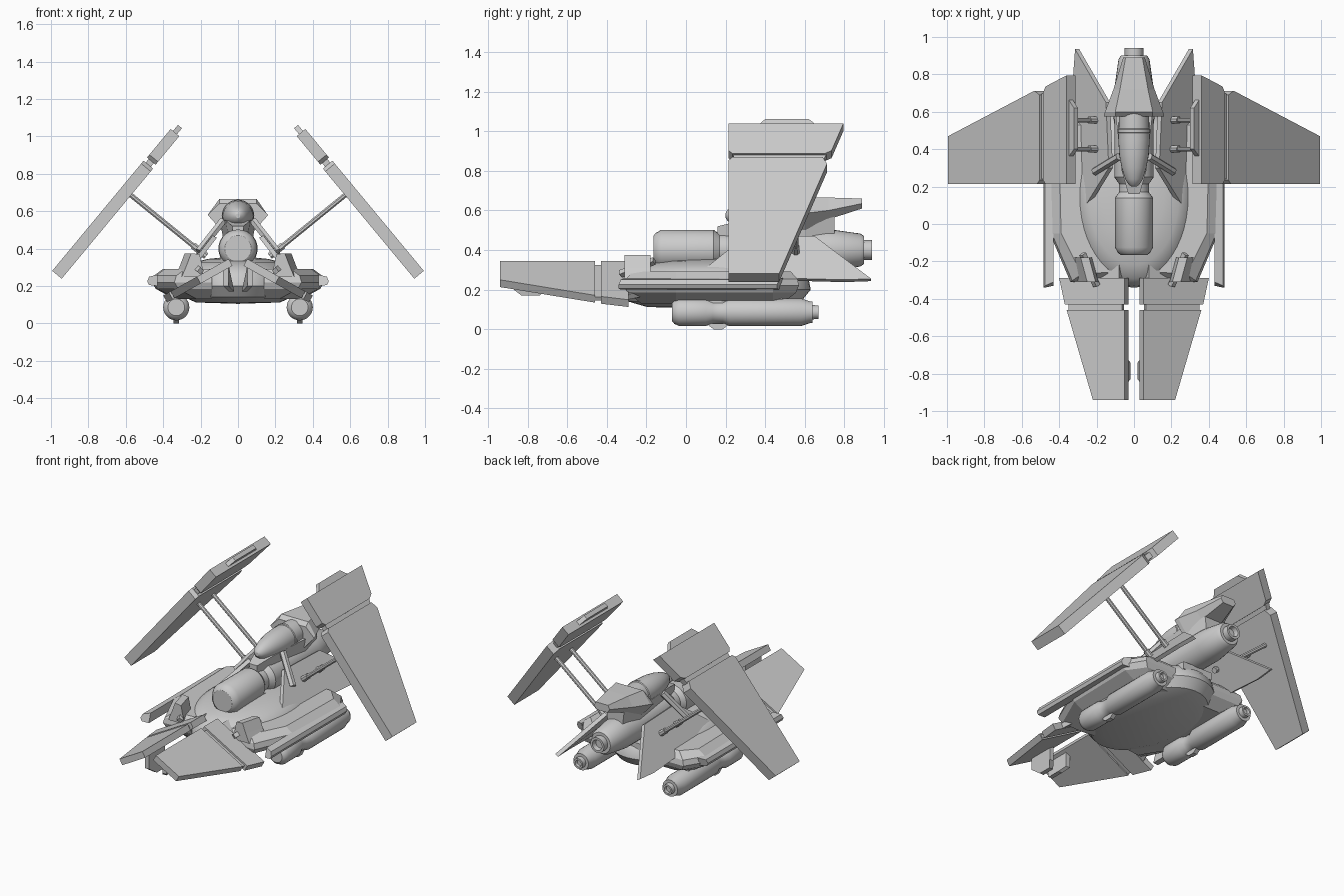
import bpy, bmesh, math
from mathutils import Vector

if "Cube" in bpy.data.objects:
    bpy.data.objects.remove(bpy.data.objects["Cube"])


def make(name, verts, faces, mirror=False, smooth=False):
    me = bpy.data.meshes.new(name)
    me.from_pydata([tuple(v) for v in verts], [], faces)
    bm = bmesh.new()
    bm.from_mesh(me)
    bmesh.ops.remove_doubles(bm, verts=bm.verts, dist=1e-5)
    bmesh.ops.recalc_face_normals(bm, faces=bm.faces)
    bm.to_mesh(me)
    bm.free()
    ob = bpy.data.objects.new(name, me)
    bpy.context.collection.objects.link(ob)
    if mirror:
        ob.modifiers.new("mirror", "MIRROR")
    if smooth:
        bpy.ops.object.select_all(action='DESELECT')
        ob.select_set(True)
        bpy.context.view_layer.objects.active = ob
        bpy.ops.object.shade_smooth_by_angle(angle=math.radians(32))
    return ob


def loft(name, rings, mirror=False, smooth=False):
    n = len(rings[0])
    verts = [p for r in rings for p in r]
    faces = [(k*n+i, k*n+(i+1) % n, (k+1)*n+(i+1) % n, (k+1)*n+i)
             for k in range(len(rings)-1) for i in range(n)]
    faces += [tuple(range(n)), tuple(range((len(rings)-1)*n, len(rings)*n))]
    return make(name, verts, faces, mirror, smooth)


def prism(name, pts, vec, mirror=True):
    a = [Vector(p) for p in pts]
    return loft(name, [a, [p+Vector(vec) for p in a]], mirror)


def lathe_y(name, x, z, prof, mirror=False, n=28):
    rings = [[(x+r*math.cos(2*math.pi*i/n), y, z+r*math.sin(2*math.pi*i/n))
              for i in range(n)] for y, r in prof]
    return loft(name, rings, mirror, True)


def bar(name, a, b, r, n=8):
    a, b = Vector(a), Vector(b)
    d = (b-a).normalized()
    u = d.cross(Vector((0, 1, 0))).normalized()
    v = d.cross(u)
    ang = [2*math.pi*(i+.5)/n for i in range(n)]
    loft(name, [[c+r*(u*math.cos(t)+v*math.sin(t)) for t in ang] for c in (a, b)], True)


# Smooth saucer hull
hull = [(.02, .105), (.7, .112), (.9, .14), (1, .20), (.98, .25), (.9, .295),
        (.75, .325), (.5, .345), (.25, .353), (.02, .355)]
loft("hull", [[(.32*r*math.cos(2*math.pi*i/48), .145+.485*r*math.sin(2*math.pi*i/48), z)
               for i in range(48)] for r, z in hull], smooth=True)

# Angular side armour around the hull, chamfered above and below
plan = [(.14, -.30), (.34, -.31), (.45, -.05), (.46, .44), (.38, .57), (.14, .57)]
def plan_ring(z, inset):
    return [(x-(inset if x > .2 else 0), y+(inset*.7 if y < -.2 else -inset*.7 if y > .5 else 0), z)
            for x, y in plan]
loft("side_armour", [plan_ring(.13, .12), plan_ring(.185, .02), plan_ring(.22, 0),
                     plan_ring(.255, .01), plan_ring(.292, .06)], True)

# Long rails on the outer edges
prism("side_rail", [(.43, -.33, .20), (.475, -.34, .205), (.485, -.34, .225),
                    (.475, -.33, .25), (.43, -.31, .26)], (0, .80, 0))

# Front fork plates, sloping down and outwards, with a narrow joint
SL = .56
def fork(name, pts, top, th):
    off = Vector((-SL, 0, -1)).normalized()*th
    prism(name, [(x, y, top-SL*(x-.05)) for x, y in pts], off)
fork("fork_blade", [(.05, -.94), (.22, -.94), (.36, -.46), (.05, -.46)], .345, .042)
fork("fork_joint", [(.065, -.47), (.35, -.47), (.35, -.41), (.065, -.41)], .332, .022)
fork("fork_root", [(.05, -.43), (.37, -.43), (.40, -.29), (.05, -.29)], .345, .042)
fork("fork_link", [(.08, -.31), (.34, -.31), (.30, -.2), (.08, -.2)], .335, .03)
prism("fork_tab", [(.02, -.83, .17), (.02, -.74, .17), (.05, -.70, .20), (.05, -.70, .31),
                   (.05, -.87, .31), (.05, -.87, .20)], (.03, 0, 0))

# Brackets and angled clamps holding the forks
prism("fork_bracket", [(.19, -.31, .25), (.19, -.31, .30), (.205, -.31, .37), (.25, -.31, .375),
                       (.275, -.31, .31), (.30, -.31, .25)], (.035, .13, 0))
bar("fork_clamp", (.20, -.33, .28), (.275, -.16, .345), .02, 4)

# Engines
lathe_y("upper_engine", 0, .40,
        [(-.165, .07), (-.155, .085), (-.125, .102), (.14, .102), (.17, .08), (.215, .08),
         (.25, .105), (.72, .105), (.76, .1), (.88, .083), (.90, .07), (.90, .05),
         (.94, .05), (.94, .035), (.91, .03)])
lathe_y("lower_engine", .33, .086,
        [(-.07, .045), (-.06, .058), (-.035, .07), (.10, .07), (.135, .056), (.185, .056),
         (.22, .07), (.58, .07), (.625, .055), (.64, .055), (.64, .036), (.67, .034),
         (.67, .022), (.65, .02)], True)
prism("lower_engine_clamp", [(.315, .10, .03), (.315, .14, 0), (.315, .185, 0),
                             (.315, .225, .03)], (.03, 0, 0))
prism("lower_engine_pylon", [(.30, .02, .13), (.30, .5, .13), (.30, .46, .20), (.30, .06, .20)],
      (.06, 0, 0))
prism("upper_engine_cradle", [(-.08, -.05, .33), (.08, -.05, .33), (.11, .6, .25), (-.11, .6, .25)],
      (0, 0, .05), False)

# Cockpit: smooth canopy, angular housing behind, neck and belly
lathe_y("canopy", 0, .575,
        [(.20, .012), (.21, .028), (.24, .047), (.30, .066), (.37, .079), (.45, .084), (.60, .08)])
lathe_y("canopy_frame", 0, .575, [(.485, .082), (.49, .087), (.505, .087), (.51, .082)])
def housing_ring(y, w, t, zt, zm, zb):
    return [(-w, y, zm), (-t, y, zt), (t, y, zt), (w, y, zm), (t*.9, y, zb), (-t*.9, y, zb)]
loft("cockpit_housing", [housing_ring(.575, .162, .10, .64, .58, .50),
                         housing_ring(.60, .155, .10, .665, .585, .50),
                         housing_ring(.72, .11, .075, .665, .60, .555),
                         housing_ring(.89, .058, .045, .66, .635, .61)])
loft("cockpit_belly", [[(-w, y, a), (w, y, a), (w*.8, y, b), (-w*.8, y, b)]
                       for y, w, a, b in ((.16, .03, .52, .46), (.28, .065, .55, .46),
                                          (.60, .10, .56, .46), (.75, .07, .60, .48))])
bar("cockpit_brace", (.21, .28, .385), (.08, .36, .55), .022, 6)

# Slanted fins beside the upper engine
prism("slanted_fin", [(.29, .05, .27), (.135, .30, .47), (.15, .65, .47), (.315, .935, .255),
                      (.325, .80, .25)], (-.022, 0, -.012))

# Large tilted wings: s runs from the lower outer tip to the top
D = Vector((-.635, 0, .765)).normalized()
N = Vector((D.z, 0, -D.x))
def wing(name, pts, th):
    base = Vector((.968, 0, .26))
    prism(name, [base+D*s+Vector((0, y, 0))-N*th/2 for s, y in pts], N*th)
wing("wing_main", [(0, .215), (0, .47), (.72, .712), (.745, .70), (.765, .69), (.765, .235),
                   (.745, .215)], .066)
wing("wing_joint", [(.75, .24), (.75, .69), (.81, .715), (.81, .24)], .036)
wing("wing_top", [(.79, .235), (.79, .70), (.81, .735), (.988, .795), (.988, .215),
                  (.81, .215)], .06)
wing("wing_tab", [(.97, .34), (.985, .36), (1.03, .40), (1.03, .62), (.985, .665),
                  (.97, .68)], .028)

# Wing struts
for i, y in enumerate((.40, .555)):
    bar(f"wing_strut_{i+1}", (.215, y, .395), (.59, y, .70), .014)
    bar(f"strut_socket_{i+1}", (.17, y, .36), (.24, y, .416), .02)
